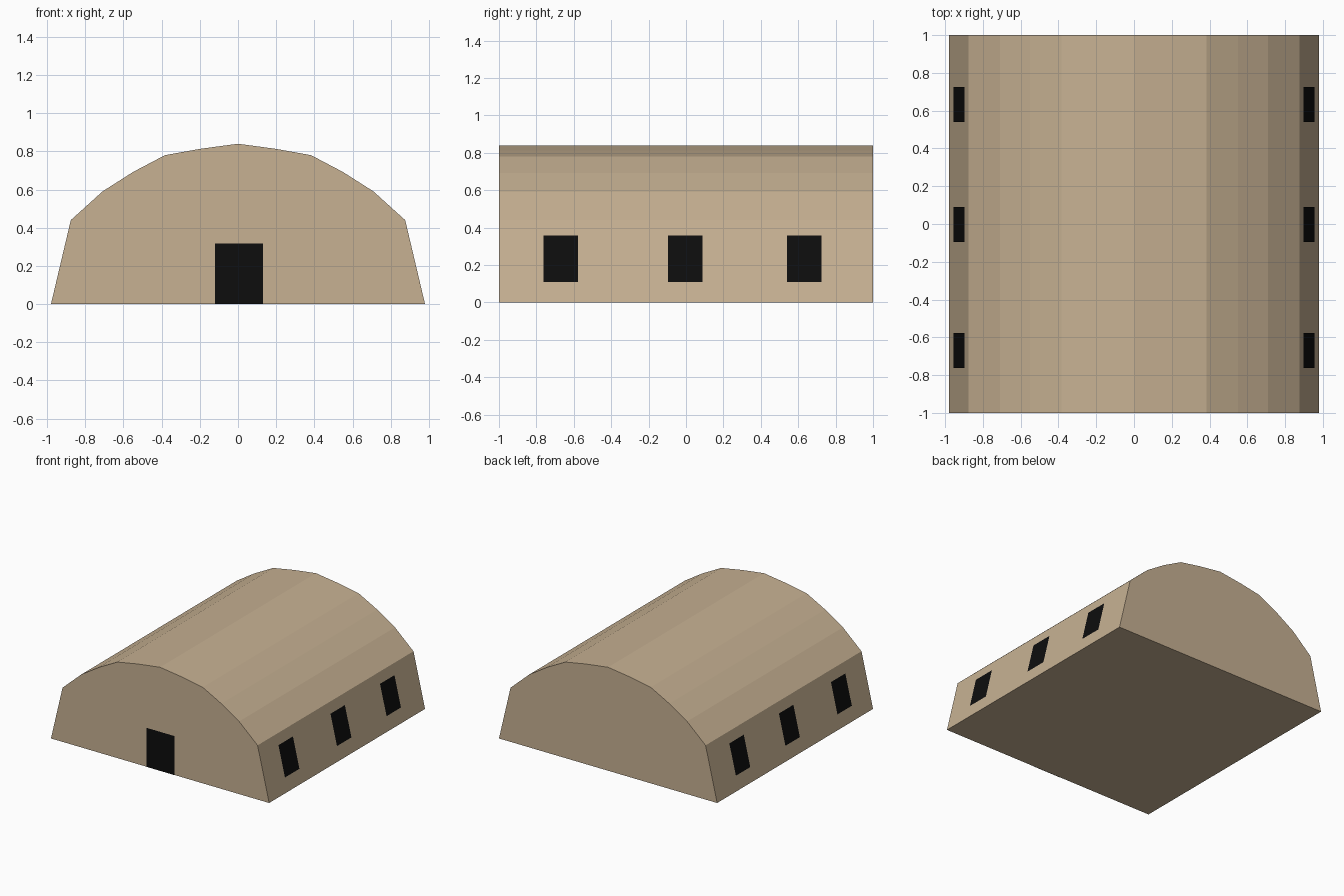
import bpy
import bmesh

if "Cube" in bpy.data.objects:
    bpy.data.objects.remove(bpy.data.objects["Cube"])


def material(name, color):
    m = bpy.data.materials.new(name)
    m.diffuse_color = (*color, 1)
    m.use_nodes = True
    m.node_tree.nodes["Principled BSDF"].inputs["Base Color"].default_value = m.diffuse_color
    return m


def make_object(name, bm, mat):
    me = bpy.data.meshes.new(name)
    bm.to_mesh(me)
    bm.free()
    me.materials.append(mat)
    ob = bpy.data.objects.new(name, me)
    bpy.context.collection.objects.link(ob)
    return ob


def panel(name, corners, mat):
    bm = bmesh.new()
    bm.faces.new([bm.verts.new(c) for c in corners])
    return make_object(name, bm, mat)


tan = material("tan_wall", (0.57, 0.44, 0.29))
black = material("black_opening", (0.004, 0.004, 0.004))

# Barrel-vaulted hall: arched end profile extruded along y
right = [(0.98, 0), (0.876, 0.44), (0.71, 0.59), (0.55, 0.692),
         (0.383, 0.78), (0.2, 0.813)]
profile = right + [(0, 0.84)] + [(-x, z) for x, z in reversed(right)]
bm = bmesh.new()
end = bm.faces.new([bm.verts.new((x, -1, z)) for x, z in profile])
ext = bmesh.ops.extrude_face_region(bm, geom=[end], use_keep_orig=True)
moved = [g for g in ext["geom"] if isinstance(g, bmesh.types.BMVert)]
bmesh.ops.translate(bm, verts=moved, vec=(0, 2, 0))
bmesh.ops.recalc_face_normals(bm, faces=bm.faces)
make_object("vaulted_hall", bm, tan)

# Door, flush with the front wall
GAP = 0.002
y = -1 - GAP
panel("front_door", [(-0.12, y, 0), (0.13, y, 0), (0.13, y, 0.317), (-0.12, y, 0.317)], black)


# Windows lying on the sloping side walls
def wall_x(z):
    return 0.98 - (0.98 - 0.876) * z / 0.44 + GAP


z0, z1, half = 0.11, 0.357, 0.0925
for side, label in ((1, "right"), (-1, "left")):
    for i, yc in enumerate((-0.67, -0.003, 0.633)):
        a, b = yc - half * side, yc + half * side
        x0, x1 = side * wall_x(z0), side * wall_x(z1)
        panel(f"{label}_window_{i + 1}",
              [(x0, a, z0), (x0, b, z0), (x1, b, z1), (x1, a, z1)], black)
